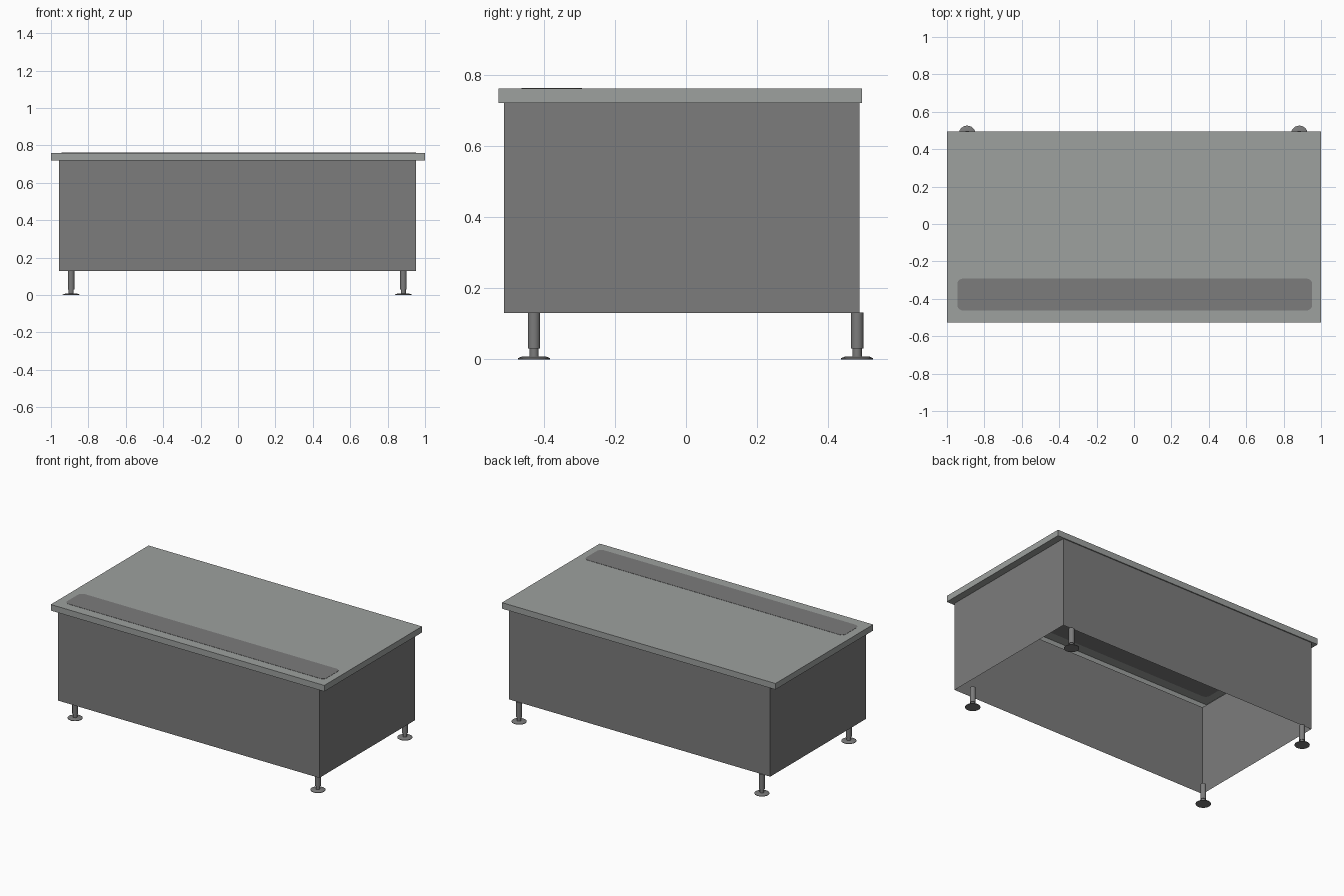
import bpy, bmesh, math

if "Cube" in bpy.data.objects:
    bpy.data.objects.remove(bpy.data.objects["Cube"])

def material(name, rgb):
    m = bpy.data.materials.new(name)
    m.diffuse_color = (*rgb, 1)
    m.use_nodes = True
    m.node_tree.nodes["Principled BSDF"].inputs["Base Color"].default_value = m.diffuse_color
    return m

STEEL = material("light steel", (0.34, 0.355, 0.345))
GREY = material("dark grey", (0.20, 0.20, 0.20))

def finish(bm, name, mat, smooth=False):
    me = bpy.data.meshes.new(name)
    bm.to_mesh(me)
    bm.free()
    ob = bpy.data.objects.new(name, me)
    bpy.context.collection.objects.link(ob)
    me.materials.append(mat)
    if smooth:
        bpy.context.view_layer.objects.active = ob
        ob.select_set(True)
        bpy.ops.object.shade_smooth_by_angle(angle=math.radians(35))
        ob.select_set(False)
    return ob

def rect(bm, x0, x1, y0, y1, z):
    return [bm.verts.new(p) for p in ((x0, y0, z), (x1, y0, z), (x1, y1, z), (x0, y1, z))]

def bridge(bm, a, b):
    n = len(a)
    for i in range(n):
        j = (i + 1) % n
        bm.faces.new((a[i], a[j], b[j], b[i]))

BODY = (-0.957, 0.953, -0.511, 0.487)
TOP = (-1.0, 1.0, -0.527, 0.494)

# Cabinet: four thin walls, open below
bm = bmesh.new()
bridge(bm, rect(bm, *BODY, 0.13), rect(bm, *BODY, 0.72))
finish(bm, "cabinet_walls", GREY)

# Countertop: sheet with turned-down rim and overhang return
bm = bmesh.new()
inner = rect(bm, *BODY, 0.72)
low = rect(bm, *TOP, 0.72)
high = rect(bm, *TOP, 0.76)
bridge(bm, inner, low)
bridge(bm, low, high)
bm.faces.new(high)
finish(bm, "countertop", STEEL)

# Long rounded strip let into the countertop
bm = bmesh.new()
x0, x1, y0, y1, r = -0.945, 0.953, -0.462, -0.292, 0.03
outline = []
for k, (cx, cy) in enumerate(((x1 - r, y1 - r), (x0 + r, y1 - r), (x0 + r, y0 + r), (x1 - r, y0 + r))):
    for s in range(7):
        a = math.pi / 2 * (k + s / 6)
        outline.append((cx + r * math.cos(a), cy + r * math.sin(a)))
lo = [bm.verts.new((x, y, 0.7585)) for x, y in outline]
hi = [bm.verts.new((x, y, 0.7615)) for x, y in outline]
bridge(bm, lo, hi)
bm.faces.new(hi)
bm.faces.new(lo[::-1])
finish(bm, "front_strip", GREY)

# Adjustable feet: lathed profile of disc, pin and tube
PROFILE = ((0.045, 0), (0.045, 0.003), (0.036, 0.007), (0.013, 0.008),
           (0.013, 0.03), (0.0175, 0.03), (0.0175, 0.132))

def foot(name, x, y, n=24):
    bm = bmesh.new()
    rings = [[bm.verts.new((x + r * math.cos(2 * math.pi * i / n),
                            y + r * math.sin(2 * math.pi * i / n), z)) for i in range(n)]
             for r, z in PROFILE]
    for a, b in zip(rings, rings[1:]):
        bridge(bm, a, b)
    bm.faces.new(rings[0][::-1])
    bm.faces.new(rings[-1])
    finish(bm, name, GREY, True)

for side, x in (("left", -0.892), ("right", 0.884)):
    for end, y in (("front", -0.427), ("back", 0.481)):
        foot(f"{end}_{side}_foot", x, y)
